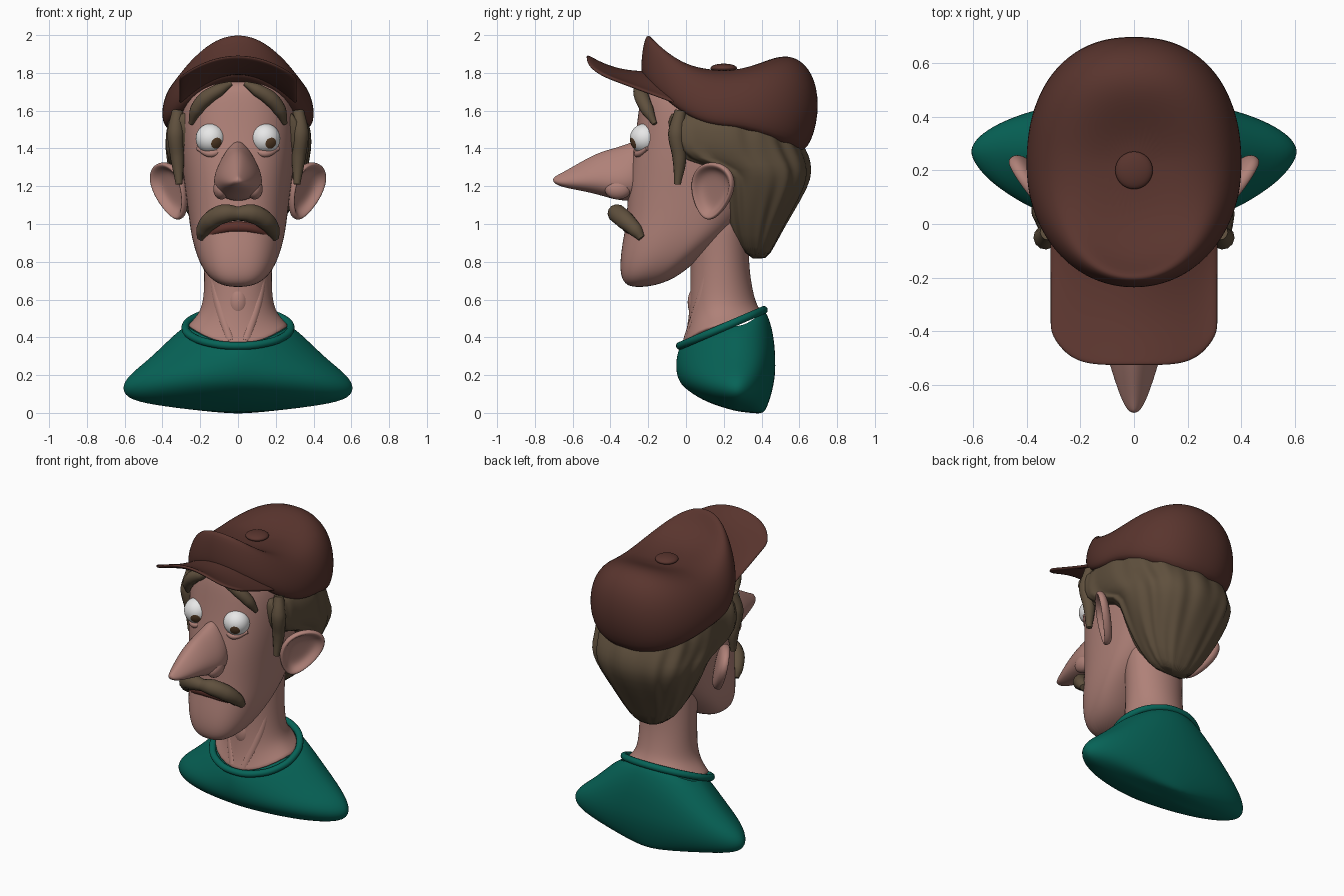
import bpy, bmesh, math
from mathutils import Vector, Matrix

if "Cube" in bpy.data.objects:
    bpy.data.objects.remove(bpy.data.objects["Cube"])


def material(name, rgb):
    m = bpy.data.materials.new(name)
    m.diffuse_color = (*rgb, 1)
    m.use_nodes = True
    m.node_tree.nodes["Principled BSDF"].inputs["Base Color"].default_value = m.diffuse_color
    return m


SKIN = material("skin", (0.43, 0.22, 0.188))
HAIR = material("hair_brown", (0.115, 0.08, 0.047))
CAP = material("cap_brown", (0.1, 0.035, 0.027))
SHIRT = material("shirt_green", (0.002, 0.125, 0.095))
WHITE = material("eye_white", (0.8, 0.8, 0.8))
IRIS = material("iris_brown", (0.1, 0.05, 0.022))
LIP = material("lip_dark_red", (0.11, 0.032, 0.025))


def finish(name, bm, mats, subsurf=0):
    bmesh.ops.recalc_face_normals(bm, faces=bm.faces)
    me = bpy.data.meshes.new(name)
    bm.to_mesh(me)
    bm.free()
    for m in mats:
        me.materials.append(m)
    me.shade_smooth()
    ob = bpy.data.objects.new(name, me)
    bpy.context.collection.objects.link(ob)
    if subsurf:
        mod = ob.modifiers.new("smooth", 'SUBSURF')
        mod.levels = mod.render_levels = subsurf
    return ob


def skin(name, rings, mat, caps=(True, True), subsurf=2):
    """Bridge a list of closed rings of points into a surface."""
    bm = bmesh.new()
    vs = [[bm.verts.new(p) for p in r] for r in rings]
    n = len(vs[0])
    for a, b in zip(vs, vs[1:]):
        for i in range(n):
            j = (i + 1) % n
            bm.faces.new((a[i], a[j], b[j], b[i]))
    if caps[0]:
        bm.faces.new(vs[0])
    if caps[1]:
        bm.faces.new(vs[-1])
    return finish(name, bm, [mat], subsurf)


def ring(hw, yc, yf, yb, zs, zf=None, zb=None, n=2.0, nf=None, count=28, wave=0.0, pb=2.0):
    """Superellipse ring with separate front, back and side reach and height."""
    zf = zs if zf is None else zf
    zb = zs if zb is None else zb
    pts = []
    for i in range(count):
        t = 2 * math.pi * (i + 0.5) / count
        c, s = math.cos(t), math.sin(t)
        k = 1 + wave * (math.sin(13 * t + 5 * zs) + 0.7 * math.sin(21 * t - 4 * zs))
        reach, ze, e, p = (yb - yc, zb, n, pb) if s > 0 else (yc - yf, zf, nf or n, 2)
        x = hw * math.copysign(abs(c) ** (2 / e), c) * k
        y = yc + reach * math.copysign(abs(s) ** (2 / e), s) * k
        pts.append((x, y, zs + (ze - zs) * abs(s) ** p))
    return pts


def tube(name, pts, mat, side=1, closed=False):
    """Smooth tapered tube through points (x, y, z, radius)."""
    cu = bpy.data.curves.new(name, 'CURVE')
    cu.dimensions = '3D'
    cu.bevel_depth = 1.0
    cu.bevel_resolution = 4
    cu.resolution_u = 8
    cu.use_fill_caps = True
    sp = cu.splines.new('BEZIER')
    sp.bezier_points.add(len(pts) - 1)
    sp.use_cyclic_u = closed
    for bp, (x, y, z, r) in zip(sp.bezier_points, pts):
        bp.co = (x * side, y, z)
        bp.radius = r
        bp.handle_left_type = bp.handle_right_type = 'AUTO'
    cu.materials.append(mat)
    ob = bpy.data.objects.new(name, cu)
    bpy.context.collection.objects.link(ob)
    bpy.ops.object.select_all(action='DESELECT')
    ob.select_set(True)
    bpy.context.view_layer.objects.active = ob
    bpy.ops.object.convert(target='MESH')
    bpy.context.object.data.shade_smooth()


def ball(name, loc, size, mat):
    bm = bmesh.new()
    bmesh.ops.create_uvsphere(bm, u_segments=32, v_segments=20, radius=1)
    bmesh.ops.transform(bm, verts=bm.verts,
                        matrix=Matrix.Translation(loc) @ Matrix.Diagonal((*size, 1)))
    return finish(name, bm, [mat])


# Shirt and collar
shirt = [(.275, -.03, .41, .46, .355, .545), (.33, -.047, .435, .425, .32, .52),
         (.47, -.057, .465, .285, .26, .42), (.59, -.052, .475, .195, .2, .3),
         (.625, -.03, .475, .125, .15, .2), (.58, .02, .455, .065, .11, .1),
         (.4, .1, .425, .035, .06, .015), (.15, .22, .4, .005, .02, -.012)]
skin("shirt", [ring(h, .27, f, b, s, zf, zb, 1.85, 1.65) for h, f, b, s, zf, zb in shirt],
     SHIRT, (False, True))
tube("collar", [(.278 * math.cos(a), .19 + .222 * math.sin(a), .45 + .095 * math.sin(a), .021)
                for a in (i * math.pi / 6 for i in range(12))], SHIRT, closed=True)

# Neck with throat and tendons
neck = [(.29, -.03, .41, .44, .345, .53), (.255, -.015, .39, .475, .375, .55),
        (.205, .008, .375, .53, .46, .58), (.182, .02, .36, .6, .58, .62),
        (.178, .025, .335, .75, .75, .75),
        (.19, .02, .33, .95, .95, .95), (.2, .05, .35, 1.1, 1.1, 1.1)]
skin("neck", [ring(h, .19, f, b, s, zf, zb) for h, f, b, s, zf, zb in neck], SKIN)
ball("throat", (0, .045, .585), (.05, .036, .075), SKIN)

# Head
head = [(.06, -.25, -.3, -.2, .665), (.15, -.2, -.345, -.06, .705), (.21, -.1, -.352, .05, .8),
        (.245, 0, -.335, .2, .92), (.26, .05, -.315, .3, 1.02), (.28, .1, -.31, .42, 1.18),
        (.3, .12, -.295, .48, 1.32), (.31, .12, -.272, .5, 1.45), (.31, .12, -.255, .5, 1.58),
        (.29, .12, -.24, .45, 1.7), (.2, .12, -.205, .3, 1.78)]
skin("head", [ring(*r, n=2.5) for r in head], SKIN)

# Nose: sections along y, narrower towards the top
nose = [(-.22, 1.12, 1.46, .1), (-.3, 1.12, 1.43, .122), (-.37, 1.125, 1.405, .122),
        (-.45, 1.15, 1.385, .105), (-.53, 1.17, 1.345, .085), (-.61, 1.185, 1.298, .06),
        (-.67, 1.2, 1.264, .038), (-.705, 1.22, 1.247, .014)]
rings = []
for y, z0, z1, hw in nose:
    r = []
    for i in range(20):
        t = 2 * math.pi * i / 20
        s = math.sin(t)
        r.append((hw * math.cos(t) * (1 - .38 * s), y, (z0 + z1) / 2 + (z1 - z0) / 2 * s))
    rings.append(r)
skin("nose", rings, SKIN)

# Ear outline rings: back, rim, then the hollow
ear = [(.5, -.04), (.9, -.028), (1, 0), (.95, .024), (.83, .018), (.66, -.018), (.25, -.022)]

for side, tag in ((1, "left"), (-1, "right")):
    # Ears
    turn = Matrix.Rotation(math.radians(14), 3, 'Y') @ Matrix.Rotation(math.radians(-36), 3, 'Z')
    rings = []
    for s, d in ear:
        r = []
        for i in range(24):
            t = 2 * math.pi * i / 24
            v = turn @ Vector((d, s * (.132 * math.cos(t) * (1 + .28 * math.sin(t))
                                       + .025 * math.sin(t)), .163 * s * math.sin(t)))
            r.append(((v.x + .357) * side, v.y + .14, v.z + 1.175))
        rings.append(r)
    skin(tag + "_ear", rings, SKIN)

    # Eye: poles turned to the gaze so the iris is a clean ring of faces
    centre = Vector((.144 * side, -.217, 1.452))
    gaze = Vector((.031, -.066, -.025)).normalized()
    bm = bmesh.new()
    bmesh.ops.create_uvsphere(bm, u_segments=32, v_segments=32, radius=.08)
    for f in bm.faces:
        f.material_index = int(f.calc_center_median().normalized().z > math.cos(math.radians(23)))
    bmesh.ops.transform(bm, verts=bm.verts, matrix=Matrix.Translation(centre)
                        @ gaze.to_track_quat('Z', 'Y').to_matrix().to_4x4())
    finish(tag + "_eye", bm, [WHITE, IRIS])

    # Lower lid, nostril, tendon, eyebrow and sideburn
    tube(tag + "_lower_lid", [(.07, -.24, 1.405, .01), (.14, -.255, 1.372, .02),
                              (.215, -.205, 1.4, .01)], SKIN, side)
    ball(tag + "_nostril", (.088 * side, -.36, 1.185), (.043, .07, .055), SKIN)
    tube(tag + "_neck_tendon", [(.135, .125, .78, .025), (.1, .075, .58, .03),
                                (.04, .012, .38, .028)], SKIN, side)
    tube(tag + "_eyebrow", [(.035, -.235, 1.745, .012), (.1, -.245, 1.71, .034),
                            (.17, -.232, 1.665, .04), (.22, -.205, 1.605, .035),
                            (.25, -.165, 1.53, .013)], HAIR, side)
    tube(tag + "_sideburn", [(.32, -.03, 1.6, .03), (.33, -.05, 1.48, .045),
                             (.32, -.035, 1.34, .036), (.312, -.045, 1.21, .018)], HAIR, side)

# Mouth and moustache
tube("mouth", [(-.165, -.25, .93, .015), (-.09, -.298, .972, .026), (0, -.31, .985, .03),
               (.09, -.298, .972, .026), (.165, -.25, .93, .015)], LIP)
half = [(.07, -.365, 1.055, .05), (.14, -.325, 1.022, .05), (.185, -.265, .965, .038),
        (.198, -.235, .925, .02)]
tube("moustache", [(-x, y, z, r) for x, y, z, r in reversed(half)]
     + [(0, -.37, 1.055, .037)] + half, HAIR)

# Hair, with wavy strands; squarer in front so that it meets the sideburns
hair = [(.1, .36, .28, .42, .81, .86, .79), (.2, .34, .2, .475, .94, .98, .9),
        (.28, .34, .17, .56, 1.08, 1.08, 1.05), (.335, .34, .16, .645, 1.2, 1.2, 1.2),
        (.365, .33, .14, .66, 1.29, 1.29, 1.28), (.37, .25, -.07, .645, 1.345, 1.345, 1.36),
        (.385, .22, -.1, .605, 1.43, 1.43, 1.43), (.37, .22, -.11, .57, 1.55, 1.55, 1.48),
        (.32, .2, -.11, .5, 1.62, 1.62, 1.58)]
skin("hair", [ring(*r, n=2.35, nf=2.35 if r[2] > 0 else 5, count=80, wave=.02) for r in hair],
     HAIR, subsurf=1)

# Cap crown: (scale, height) pairs for the front, side and back profiles
front = [(.92, 1.765), (.99, 1.785), (1, 1.83), (.985, 1.93), (.925, 2.037), (.8, 1.92),
         (.54, 1.84), (.26, 1.81)]
flank = [(.88, 1.5), (1, 1.525), (1.015, 1.61), (.95, 1.7), (.81, 1.775), (.6, 1.81),
         (.4, 1.815), (.2, 1.81)]
back = [(.7, 1.36), (.9, 1.385), (1.02, 1.58), (.98, 1.77), (.81, 1.875), (.62, 1.895),
        (.42, 1.865), (.15, 1.81)]
skin("cap_crown", [ring(.4 * s, .22, .22 - .46 * f, .22 + .48 * b, zs, zf, zb, 2.3, 2.05, 36,
                        pb=1.4)
                   for (f, zf), (s, zs), (b, zb) in zip(front, flank, back)], CAP)
ball("cap_button", (0, .2, 1.825), (.07, .07, .024), CAP)

# Cap brim: arched sheet curling up at the front
bm = bmesh.new()
grid = []
for i in range(17):
    u = i / 8 - 1
    row = []
    for j in range(9):
        v = j / 8
        y0, y1 = -.19 + .2 * u * u, -.527 + .12 * abs(u) ** 5
        zc, ze = 1.8 + .09 * v ** 2.5, 1.615 + .16 * v
        row.append(bm.verts.new((.312 * u, y0 + (y1 - y0) * v, zc + (ze - zc) * u * u)))
    grid.append(row)
for a, b in zip(grid, grid[1:]):
    for j in range(8):
        bm.faces.new((a[j], b[j], b[j + 1], a[j + 1]))
brim = finish("cap_brim", bm, [CAP])
mod = brim.modifiers.new("thickness", 'SOLIDIFY')
mod.thickness = .02
mod.offset = 0
mod = brim.modifiers.new("smooth", 'SUBSURF')
mod.levels = mod.render_levels = 2
